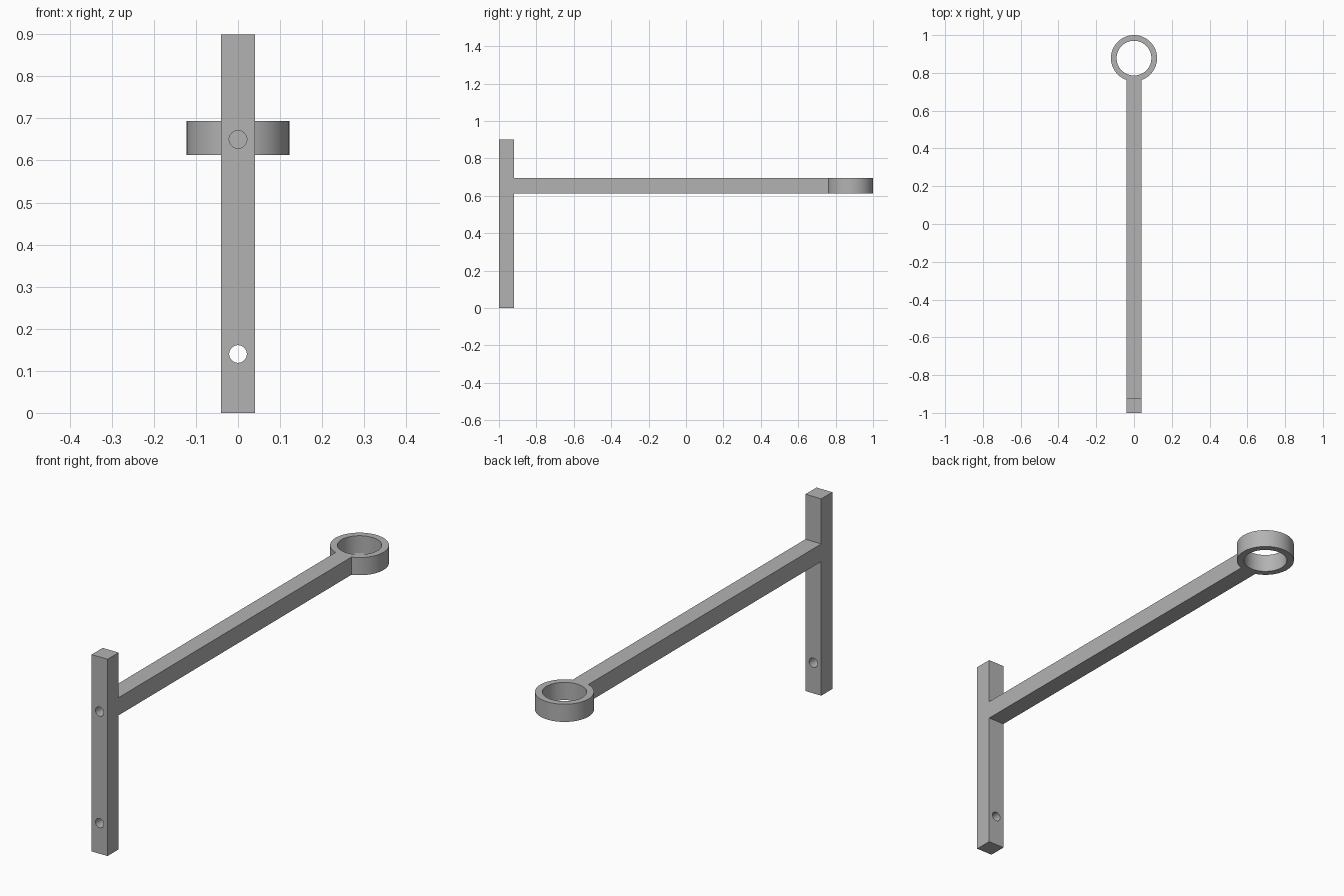
import bpy
import math

cube = bpy.data.objects.get("Cube")
if cube:
    bpy.data.objects.remove(cube, do_unlink=True)

# Single grey finish
GREY = (0.45, 0.45, 0.45, 1.0)
mat = bpy.data.materials.new("grey")
mat.use_nodes = True
mat.diffuse_color = GREY
mat.node_tree.nodes["Principled BSDF"].inputs["Base Color"].default_value = GREY


def finish(name):
    obj = bpy.context.object
    obj.name = name
    obj.data.materials.append(mat)
    bpy.ops.object.transform_apply(location=False, rotation=True, scale=True)
    return obj


def box(name, low, high):
    centre = [(a + b) / 2 for a, b in zip(low, high)]
    bpy.ops.mesh.primitive_cube_add(size=1, location=centre)
    bpy.context.object.scale = [b - a for a, b in zip(low, high)]
    return finish(name)


def cylinder(name, radius, depth, centre, sides, tilt=0.0):
    bpy.ops.mesh.primitive_cylinder_add(vertices=sides, radius=radius, depth=depth,
                                        location=centre, rotation=(tilt, 0, 0))
    return finish(name)


def combine(body, tool, operation):
    mod = body.modifiers.new(operation.title(), 'BOOLEAN')
    mod.operation = operation
    mod.solver = 'EXACT'
    mod.object = tool
    bpy.ops.object.select_all(action='DESELECT')
    body.select_set(True)
    bpy.context.view_layer.objects.active = body
    bpy.ops.object.modifier_apply(modifier=mod.name)
    bpy.data.objects.remove(tool, do_unlink=True)


HALF = 0.04
BACK = -0.92              # rear face of the post
ARM_LOW, ARM_HIGH = 0.613, 0.694
ARM_MID = (ARM_LOW + ARM_HIGH) / 2
RING_Y, RING_R, BORE_R = 0.878, 0.122, 0.092

# Upright post, long arm and end ring joined into one bracket
bracket = box("bracket", (-HALF, -1, 0), (HALF, BACK, 0.9))
arm = box("arm", (-HALF, BACK - HALF, ARM_LOW), (HALF, RING_Y, ARM_HIGH))
combine(bracket, arm, 'UNION')
ring = cylinder("ring", RING_R, ARM_HIGH - ARM_LOW, (0, RING_Y, ARM_MID), 96)
combine(bracket, ring, 'UNION')

# Ring bore
bore = cylinder("bore", BORE_R, 0.4, (0, RING_Y, ARM_MID), 96)
combine(bracket, bore, 'DIFFERENCE')

# Screw holes: the lower goes through, the upper ends at the arm
for z in (0.14, 0.65):
    hole = cylinder("screw_hole", 0.021, 0.2, (0, BACK - 0.1 + (0.02 if z < 0.5 else 0), z),
                    48, math.pi / 2)
    combine(bracket, hole, 'DIFFERENCE')

bpy.ops.object.shade_smooth_by_angle(angle=math.radians(30))
